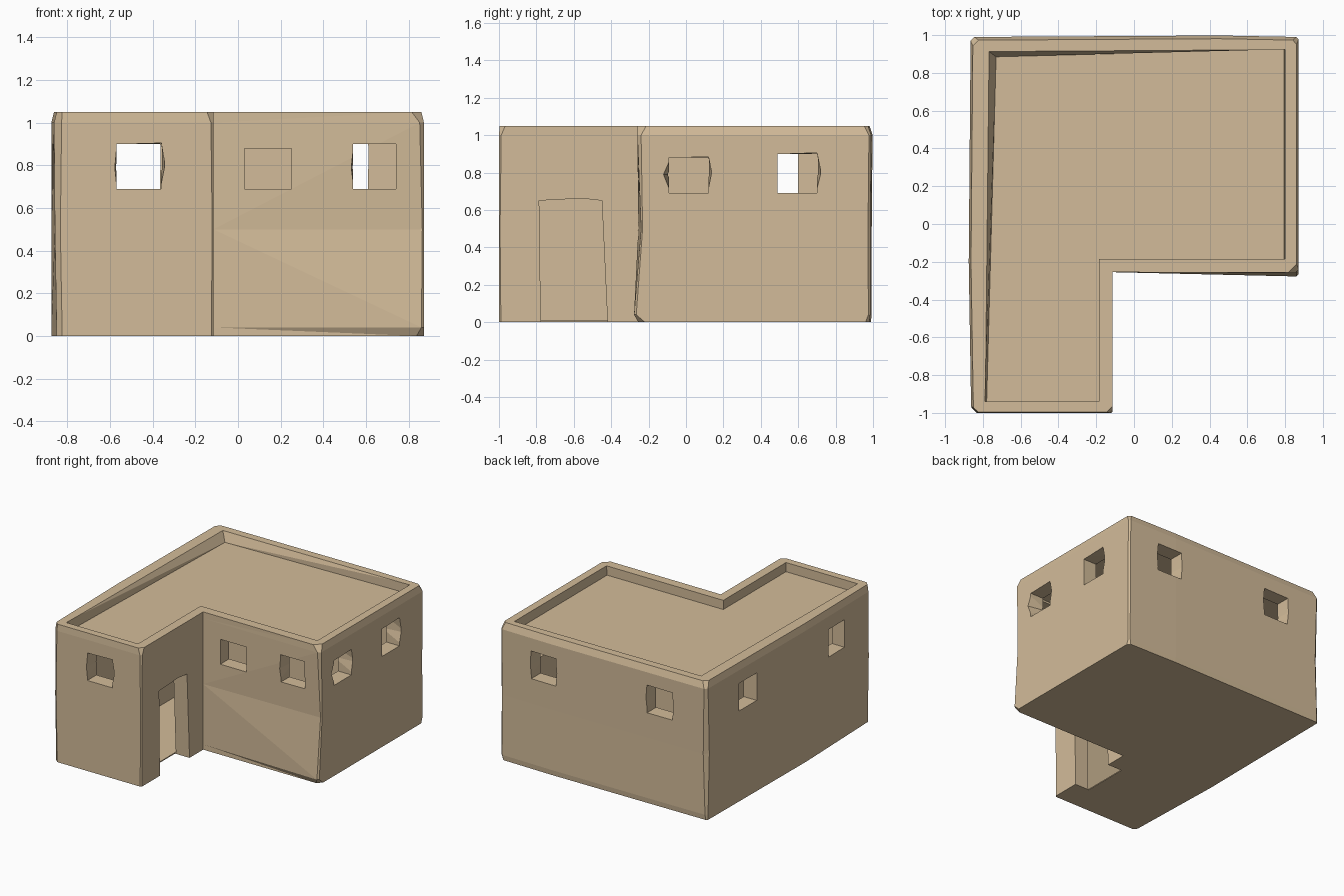
import bpy, bmesh
from mathutils import Vector

if "Cube" in bpy.data.objects:
    bpy.data.objects.remove(bpy.data.objects["Cube"])


def loft(name, rings):
    """Closed solid through rings that all have the same point count."""
    bm = bmesh.new()
    loops = [[bm.verts.new(p) for p in ring] for ring in rings]
    n = len(loops[0])
    for a, b in zip(loops, loops[1:]):
        for i in range(n):
            j = (i + 1) % n
            bm.faces.new((a[i], a[j], b[j], b[i]))
    caps = [bm.faces.new(loops[0]), bm.faces.new(loops[-1])]
    bmesh.ops.triangulate(bm, faces=caps)
    bmesh.ops.recalc_face_normals(bm, faces=bm.faces[:])
    bmesh.ops.triangulate(bm, faces=[f for f in bm.faces if len(f.verts) > 3])
    me = bpy.data.meshes.new(name)
    bm.to_mesh(me)
    bm.free()
    ob = bpy.data.objects.new(name, me)
    bpy.context.collection.objects.link(ob)
    return ob


def ring(corners, chamfers, z):
    """Plan outline at height z with each corner cut by its chamfer (0 = sharp)."""
    pts = []
    for i, (p, c) in enumerate(zip(corners, chamfers)):
        p = Vector(p)
        if c == 0:
            pts.append((p.x, p.y, z))
            continue
        for q in (corners[i - 1], corners[(i + 1) % len(corners)]):
            e = p + (Vector(q) - p).normalized() * c
            pts.append((e.x, e.y, z))
    return pts


def cut(target, cutter):
    cutter.hide_render = True
    mod = target.modifiers.new("cut", 'BOOLEAN')
    mod.operation = 'DIFFERENCE'
    mod.solver = 'EXACT'
    mod.object = cutter
    bpy.context.view_layer.objects.active = target
    bpy.ops.object.modifier_apply(modifier=mod.name)
    bpy.data.objects.remove(cutter)


def l_plan(x0, x1, xn, y0, yn, y1):
    return [(x0, y0), (xn, y0), (xn, yn), (x1, yn), (x1, y1), (x0, y1)]


# Uneven L-shaped adobe shell: front left, front right, inner corner,
# right front, right back, back middle, back left, left middle
def shell_plan(left, front, back, inset=0.0):
    k = inset
    return [(left + k, -1 + k / 3), (-0.115, -1 + k / 3), (-0.115, -0.255),
            (0.872 - k, front), (0.872 - k, back - k), (0.45, back + 0.008 - k),
            (-0.865 + k, back - k), (-0.875 + k, -0.2)]


house = loft("house_walls", [
    ring(shell_plan(-0.85, -0.255, 0.98), (.025, .01, 0, .035, .02, 0, .012, 0), 0.0),
    ring(shell_plan(-0.85, -0.278, 0.985), (.025, .01, 0, .012, .01, 0, .015, 0), 0.04),
    ring(shell_plan(-0.858, -0.24, 0.985), (.025, .006, 0, .008, .012, 0, .03, 0), 0.5),
    ring(shell_plan(-0.862, -0.26, 0.99), (.035, .012, 0, .02, .012, 0, .02, 0), 1.0),
    ring(shell_plan(-0.862, -0.258, 0.985, 0.012), (.025, .03, 0, .045, .02, 0, .03, 0), 1.05),
])
clay = bpy.data.materials.new("clay")
clay.diffuse_color = (0.65, 0.5, 0.32, 1)
clay.use_nodes = True
clay.node_tree.nodes["Principled BSDF"].inputs["Base Color"].default_value = clay.diffuse_color
house.data.materials.append(clay)

# Sunken roof behind the parapet
floor_l = l_plan(-0.78, 0.795, -0.185, -0.94, -0.185, 0.925)
floor_l[5] = (-0.73, 0.885)
rim_l = l_plan(-0.79, 0.80, -0.185, -0.94, -0.185, 0.925)
rim_l[5] = (-0.77, 0.915)
cut(house, loft("roof_cutter", [[(x, y, 0.98) for x, y in floor_l],
                                [(x, y, 1.055) for x, y in rim_l],
                                [(x, y, 1.2) for x, y in rim_l]]))

# Hollow room
room = l_plan(-0.76, 0.76, -0.23, -0.89, -0.15, 0.88)
cut(house, loft("room_cutter", [[(x, y, z) for x, y in room] for z in (0.008, 0.915)]))

# Doorway in the side of the front wing
door = [(-0.775, -0.1), (-0.415, -0.1), (-0.45, 0.65), (-0.56, 0.662), (-0.785, 0.65)]
cut(house, loft("door_cutter", [[(x, y, z) for y, z in door] for x in (-0.237, 0.0)]))


# Windows: wall axis, inner and outer depth, span along wall, outer flare left/right
def window(axis, inner, outer, a, b, fa=0.0, fb=0.0, top=0.9):
    def frame(d, ga, gb):
        m, h = 0.79, 0.69
        outline = [(a, h), (b, h), (b + gb, m), (b, top + gb * 0.3),
                   (a, top), (a - ga, m)]
        return [(u, d, z) if axis == 'y' else (d, u, z) for u, z in outline]
    cut(house, loft("window_cutter", [frame(inner, 0, 0), frame(outer, fa, fb)]))


for a, b, fa, fb, wall in ((-0.57, -0.36, .01, .02, -1.0), (0.03, 0.25, 0, 0, -0.26),
                           (0.54, 0.74, .012, 0, -0.26)):
    window('y', wall + 0.16, wall - 0.05, a, b, fa, fb, 0.88 if a == 0.03 else 0.9)
for a, b in ((-0.58, -0.365), (0.40, 0.61)):
    window('y', 0.85, 1.05, a, b, 0.01, 0.01)
for a, b, fa, fb, top in ((-0.09, 0.12, .04, .02, 0.88), (0.49, 0.70, 0, .025, 0.9)):
    window('x', 0.72, 0.92, a, b, fa, fb, top)
for a, b in ((-0.67, -0.47), (0.39, 0.60)):
    window('x', -0.72, -0.93, a, b)
